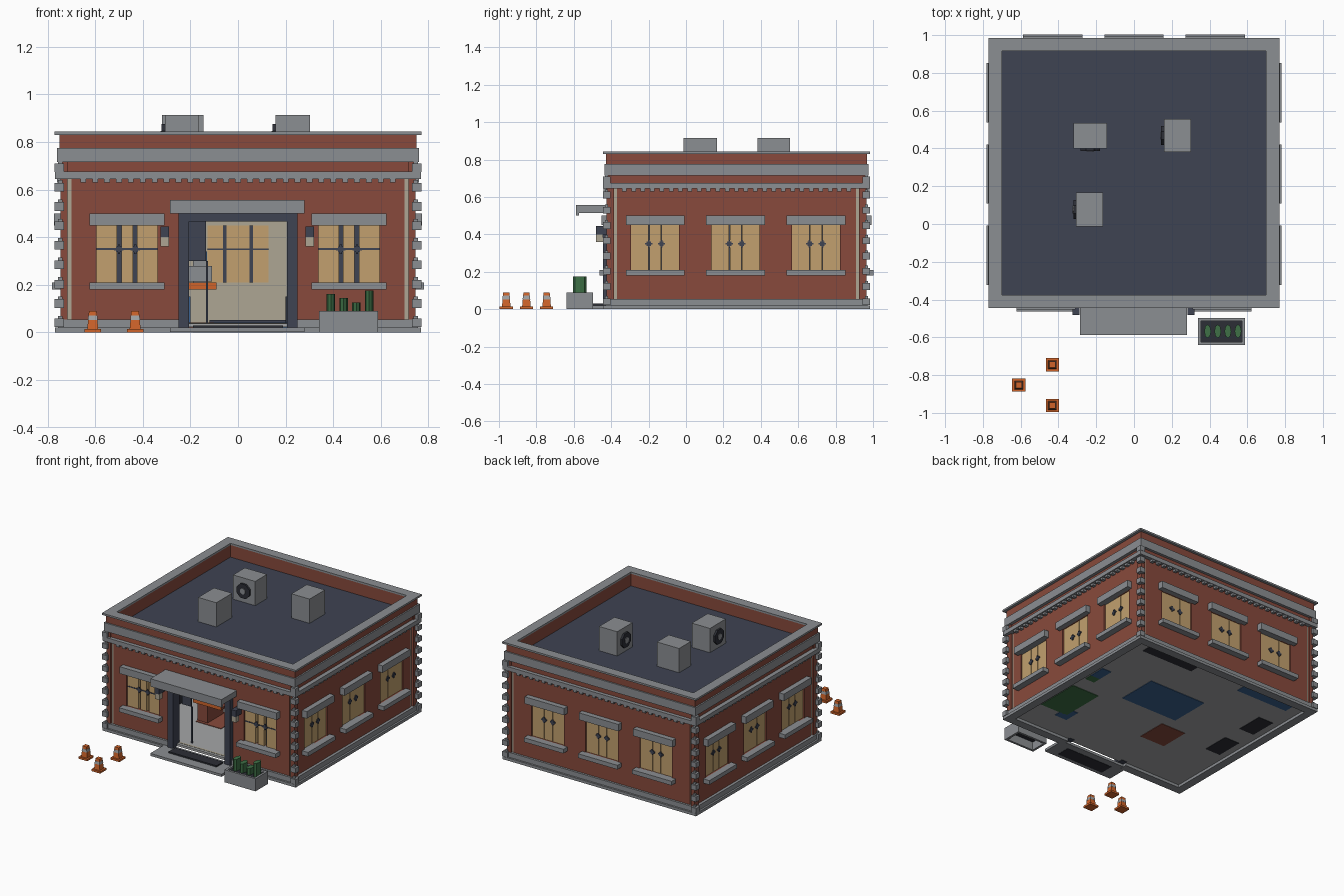
import bpy, bmesh, math
from mathutils import Matrix

cube = bpy.data.objects.get("Cube")
if cube:
    bpy.data.objects.remove(cube, do_unlink=True)


def material(name, r, g, b):
    rgba = [((c / 255 + 0.055) / 1.055) ** 2.4 for c in (r, g, b)] + [1]
    m = bpy.data.materials.new(name)
    m.use_nodes = True
    m.diffuse_color = rgba
    m.node_tree.nodes["Principled BSDF"].inputs["Base Color"].default_value = rgba
    return m


BRICK = material("brick_red", 136, 74, 60)
STONE = material("stone_grey", 139, 142, 146)
SLATE = material("slate_dark", 62, 67, 82)
TAN = material("board_tan", 194, 160, 110)
CREAM = material("plaster_cream", 174, 166, 148)
ORANGE = material("cone_orange", 208, 100, 42)
GREEN = material("plant_green", 62, 112, 70)
BLUE = material("fabric_blue", 58, 98, 145)
BLACK = material("rubber_black", 44, 46, 54)
PALE = material("floor_pale_grey", 165, 166, 167)

CY = 0.27                 # centre of the building in y
HX, HY = 0.735, 0.685     # wall planes measured from the centre


def finish(name, mat, bm):
    me = bpy.data.meshes.new(name)
    bm.to_mesh(me)
    bm.free()
    me.materials.append(mat)
    ob = bpy.data.objects.new(name, me)
    bpy.context.scene.collection.objects.link(ob)
    return ob


def add_box(bm, x0, x1, y0, y1, z0, z1, mat=Matrix()):
    place = Matrix.Translation(((x0 + x1) / 2, (y0 + y1) / 2, (z0 + z1) / 2))
    size = Matrix.Diagonal((abs(x1 - x0), abs(y1 - y0), abs(z1 - z0), 1))
    bmesh.ops.create_cube(bm, size=1, matrix=mat @ place @ size)


def boxes(name, mat, *items):
    bm = bmesh.new()
    for it in items:
        add_box(bm, *it)
    return finish(name, mat, bm)


def on_wall(turn, u0, u1, d0, d1, z0, z1):
    """Box on a wall: u runs along it, d is the distance out from the centre."""
    m = Matrix.Translation((0, CY, 0)) @ Matrix.Rotation(turn, 4, 'Z')
    return (u0, u1, -d1, -d0, z0, z1, m)


def ring(hx, hy, t, z0, z1):
    return [(-hx, hx, CY - hy, CY - hy + t, z0, z1), (-hx, hx, CY + hy - t, CY + hy, z0, z1),
            (-hx, -hx + t, CY - hy + t, CY + hy - t, z0, z1),
            (hx - t, hx, CY - hy + t, CY + hy - t, z0, z1)]


def pierced(turn, half, d0, d1, z0, z1, openings):
    """Wall strips around a row of openings."""
    out, u = [], -half
    for a, b, low, high in openings:
        out.append(on_wall(turn, u, a, d0, d1, z0, z1))
        if low > z0:
            out.append(on_wall(turn, a, b, d0, d1, z0, low))
        out.append(on_wall(turn, a, b, d0, d1, high, z1))
        u = b
    return out + [on_wall(turn, u, half, d0, d1, z0, z1)]


# Four walls with windows, lintels, sills and dentils
Q = math.pi / 2
SIDES = {"front": (0, HY, 0.70, (-0.466, 0.466)), "right": (Q, HX, 0.64, (-0.435, -0.005, 0.425)),
         "back": (2 * Q, HY, 0.70, (-0.43, 0, 0.43)), "left": (-Q, HX, 0.64, (-0.425, 0.005, 0.435))}
for side, (t, d, half, centres) in SIDES.items():
    holes = [(c - 0.128, c + 0.128, 0.21, 0.45) for c in centres]
    if side == "front":
        holes.insert(1, (-0.21, 0.21, 0.04, 0.465))
    boxes(side + "_brick_wall", BRICK, *pierced(t, half, d - 0.035, d, 0.04, 0.72, holes))
    boxes(side + "_inner_wall", CREAM, *pierced(t, half, d - 0.05, d - 0.035, 0.03, 0.72, holes))
    boxes(side + "_corner_strips", CREAM, *[on_wall(t, s * half, s * (half + 0.016), d - 0.04, d - 0.004, 0.05, 0.65)
                                            for s in (-1, 1)])
    gap = 0.009 if side == "front" else 0.002
    boards, backs, bars, stars, trims = [], [], [], [], []
    for c in centres:
        for a, b in ((-0.128, -0.033 - gap), (-0.033 + gap, 0.033 - gap), (0.033 + gap, 0.128)):
            boards.append(on_wall(t, c + a, c + b, d - 0.035, d - 0.01, 0.21, 0.45))
        boards.append(on_wall(t, c - 0.128, c + 0.128, d - 0.052, d - 0.042, 0.21, 0.45))
        backs.append(on_wall(t, c - 0.128, c + 0.128, d - 0.042, d - 0.035, 0.21, 0.45))
        for s in (-0.055, 0.055):
            bars.append(on_wall(t, c + s - 0.007, c + s + 0.007, d - 0.058, d - 0.052, 0.21, 0.45))
        bars.append(on_wall(t, c - 0.128, c + 0.128, d - 0.058, d - 0.052, 0.347, 0.353))
        if side == "front":
            bars.append(on_wall(t, c - 0.128, c + 0.128, d - 0.01, d - 0.007, 0.347, 0.354))
        for s in (-0.034, 0.034):
            stars.append(on_wall(t, c + s - 0.02, c + s + 0.02, d - 0.01, d - 0.004, 0.345, 0.355))
            stars.append(on_wall(t, c + s - 0.005, c + s + 0.005, d - 0.01, d - 0.004, 0.33, 0.37))
            stars.append(on_wall(t, c + s - 0.012, c + s + 0.012, d - 0.01, d - 0.005, 0.338, 0.362))
        trims.append(on_wall(t, c - 0.157, c + 0.157, d - 0.02, d + 0.037, 0.45, 0.50))
        trims.append(on_wall(t, c - 0.157, c + 0.157, d - 0.02, d + 0.047, 0.18, 0.21))
    boxes(side + "_window_boards", TAN, *boards)
    boxes(side + "_window_backing", SLATE, *backs)
    boxes(side + "_window_bars", SLATE, *bars)
    boxes(side + "_window_cutouts", SLATE, *stars)
    boxes(side + "_lintels_and_sills", STONE, *trims)
    n = int(half / 0.05)
    boxes(side + "_dentils", STONE, *[on_wall(t, i * 0.05 - 0.012, i * 0.05 + 0.012, d, d + 0.025, 0.63, 0.645)
                                      for i in range(-n, n + 1)])

# Corner piers with stacked quoin blocks
piers, quoins = [], []
for sx in (-1, 1):
    for sy in (-1, 1):
        piers.append((sx * 0.715, sx * 0.745, CY + sy * 0.655, CY + sy * 0.695, 0.04, 0.72))
        for k in range(9):
            z = 0.04 + k * 0.0815
            quoins.append((sx * 0.73, sx * 0.77, CY + sy * 0.675, CY + sy * 0.715, z - 0.018, z + 0.018))
            quoins.append((sx * 0.738, sx * 0.755, CY + sy * 0.688, CY + sy * 0.703, z + 0.018, z + 0.03))
boxes("corner_piers", BRICK, *piers)
boxes("corner_quoins", STONE, *quoins)

# Plinth, open at the door, and the cornice and parapet
plinth = ring(0.768, 0.713, 0.06, 0, 0.02)[1:] + ring(0.755, 0.70, 0.045, 0.02, 0.055)[1:]
for s in (-1, 1):
    plinth.append((s * 0.25, s * 0.768, CY - 0.713, CY - 0.653, 0, 0.02))
    plinth.append((s * 0.25, s * 0.755, CY - 0.70, CY - 0.655, 0.02, 0.055))
boxes("plinth", STONE, *plinth)
boxes("cornice", STONE, *ring(0.768, 0.713, 0.06, 0.645, 0.675), *ring(0.76, 0.707, 0.05, 0.715, 0.775))
boxes("frieze", BRICK, *ring(0.737, 0.687, 0.03, 0.675, 0.715))
boxes("parapet", BRICK, *ring(0.75, 0.697, 0.045, 0.74, 0.832))
boxes("parapet_cap", STONE, *ring(0.77, 0.715, 0.07, 0.83, 0.843))
boxes("roof_deck", SLATE, (-0.715, 0.715, CY - 0.66, CY + 0.66, 0.715, 0.74))
boxes("floor", PALE, (-0.72, 0.72, CY - 0.67, CY + 0.67, 0.022, 0.038))

# Entrance
boxes("door_frame", SLATE, (-0.25, -0.205, -0.445, -0.37, 0.02, 0.5), (0.205, 0.25, -0.445, -0.37, 0.02, 0.5),
      (-0.205, 0.205, -0.445, -0.37, 0.465, 0.5))
boxes("entrance_canopy", STONE, (-0.285, 0.28, -0.588, -0.41, 0.515, 0.556), (-0.285, 0.28, -0.588, -0.572, 0.5, 0.515))
boxes("entrance_step", STONE, (-0.285, 0.28, -0.588, -0.41, 0.002, 0.02))
boxes("door_mat", BLACK, (-0.19, 0.19, -0.515, -0.44, 0.02, 0.03), (-0.19, 0.19, -0.56, -0.46, 0, 0.002))
lamp_x = (-0.307, 0.302)
boxes("lamp_tops", SLATE, *[(x - 0.018, x + 0.018, -0.482, -0.41, 0.4, 0.446) for x in lamp_x])
boxes("lamp_shades", CREAM, *[(x - 0.018, x + 0.018, -0.48, -0.445, 0.36, 0.4) for x in lamp_x])

# Furniture that can be seen through the door and from beneath the floor
boxes("reception_desk", BRICK, (-0.31, -0.09, -0.06, 0.17, 0.18, 0.195), (-0.3, -0.1, -0.05, 0.17, 0.019, 0.042),
      (-0.3, -0.22, -0.03, 0.15, 0.04, 0.18))
boxes("desk_edge", ORANGE, (-0.31, -0.09, -0.066, -0.06, 0.18, 0.21))
boxes("desk_computer", STONE, (-0.21, -0.11, 0.0, 0.06, 0.215, 0.28), (-0.19, -0.13, 0.01, 0.05, 0.195, 0.3))
boxes("door_leaf", SLATE, (-0.205, -0.135, -0.34, -0.33, 0.3, 0.465), (-0.135, -0.125, -0.34, -0.33, 0.04, 0.3))
boxes("wall_notice", BLUE, (-0.16, -0.13, 0.1, 0.11, 0.27, 0.34))
boxes("blue_rug", BLUE, (-0.14, 0.32, 0.26, 0.56, 0.019, 0.042))
boxes("blue_bench", BLUE, (-0.62, -0.2, 0.83, 0.9, 0.019, 0.15))
boxes("small_blue_seat", BLUE, (0.42, 0.52, -0.2, -0.08, 0.019, 0.1))
boxes("green_mat", GREEN, (0.46, 0.68, -0.15, 0.18, 0.019, 0.05))
boxes("bookcase", GREEN, (0.6, 0.675, 0.3, 0.36, 0.019, 0.3))
boxes("bookcase_side", BLUE, (0.6, 0.675, 0.36, 0.48, 0.019, 0.3))
boxes("dark_cabinets", BLACK, (0.2, 0.62, 0.83, 0.9, 0.019, 0.15), (-0.66, -0.54, 0.1, 0.3, 0.019, 0.15),
      (-0.66, -0.54, 0.45, 0.65, 0.019, 0.15))
boxes("skirting", SLATE, (-0.12, 0.2, 0.895, 0.903, 0.04, 0.052))

# Planter with four clipped shrubs
px0, px1, py0, py1, w = 0.34, 0.587, -0.64, -0.498, 0.016
boxes("planter", STONE, (px0, px1, py0, py0 + w, 0, 0.09), (px0, px1, py1 - w, py1, 0, 0.09),
      (px0, px0 + w, py0 + w, py1 - w, 0, 0.09), (px1 - w, px1, py0 + w, py1 - w, 0, 0.09))
boxes("planter_soil", BLACK, (px0 + w, px1 - w, py0 + w, py1 - w, 0.06, 0.078))
bm = bmesh.new()
for i, top in enumerate((0.162, 0.145, 0.125, 0.176)):
    x = 0.39 + i * 0.0535
    r = bmesh.ops.create_cone(bm, cap_ends=True, segments=8, radius1=0.018, radius2=0.018, depth=top - 0.075)
    for v in r["verts"]:
        v.co = (v.co.x + x, v.co.y * 2 - 0.568, v.co.z + (top + 0.075) / 2)
finish("planter_shrubs", GREEN, bm)

# Traffic cones
def tapered(bm, x, y, z0, z1, w0, w1):
    bmesh.ops.create_cone(bm, cap_ends=True, segments=4, radius1=w0 * 0.7071, radius2=w1 * 0.7071, depth=z1 - z0,
                          matrix=Matrix.Translation((x, y, (z0 + z1) / 2)) @ Matrix.Rotation(Q / 2, 4, 'Z'))


for i, (x, y) in enumerate(((-0.432, -0.745), (-0.61, -0.853), (-0.432, -0.961))):
    bm = bmesh.new()
    tapered(bm, x, y, 0, 0.014, 0.07, 0.07)
    tapered(bm, x, y, 0.014, 0.09, 0.046, 0.032)
    finish(f"traffic_cone_{i + 1}", ORANGE, bm)
    bm = bmesh.new()
    tapered(bm, x, y, 0.052, 0.072, 0.041, 0.037)
    finish(f"cone_band_{i + 1}", PALE, bm)

# Rooftop cooling units, each with a round fan on one side
UNITS = ((-0.232, 0.468, 0.088, 0.067, 0), (0.23, 0.468, 0.072, 0.087, -Q), (-0.235, 0.077, 0.072, 0.09, -Q))
for i, (x, y, hx, hy, turn) in enumerate(UNITS):
    boxes(f"cooling_unit_{i + 1}", STONE, (x - hx, x + hx, y - hy, y + hy, 0.74, 0.914))
    out = hy if turn == 0 else hx
    face = Matrix.Translation((x, y, 0.825)) @ Matrix.Rotation(turn, 4, 'Z')
    for part, mat, r, depth in (("fan_ring", BLACK, 0.055, 0.014), ("fan_hub", STONE, 0.022, 0.018)):
        bm = bmesh.new()
        bmesh.ops.create_cone(bm, cap_ends=True, segments=8, radius1=r, radius2=r, depth=depth,
                              matrix=face @ Matrix.Translation((0, -out - depth / 2, 0))
                              @ Matrix.Rotation(Q, 4, 'X') @ Matrix.Rotation(Q / 4, 4, 'Z'))
        finish(f"{part}_{i + 1}", mat, bm)
